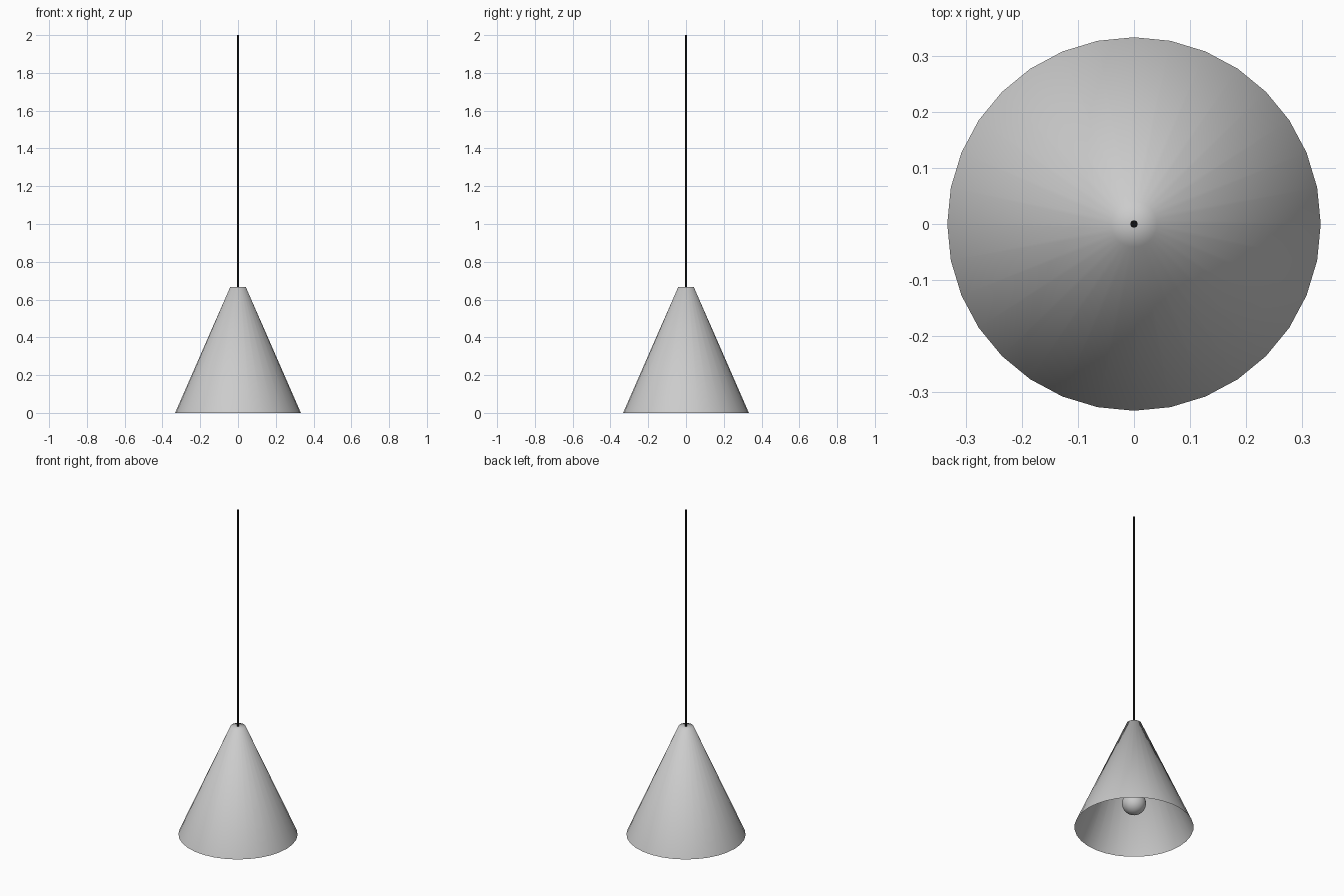
import bpy
import math

if "Cube" in bpy.data.objects:
    bpy.data.objects.remove(bpy.data.objects["Cube"])

SIDES = 32


def lathe(name, profile, sides=SIDES):
    """Spin (radius, z) points around z; radius 0 makes a pole."""
    verts, faces, rings = [], [], []
    for r, z in profile:
        n = 1 if r == 0 else sides
        rings.append([len(verts) + i % n for i in range(sides)])
        for i in range(n):
            a = 2 * math.pi * i / sides
            verts.append((r * math.cos(a), r * math.sin(a), z))
    for lo, hi in zip(rings, rings[1:]):
        for i in range(sides):
            j = (i + 1) % sides
            quad = [lo[i], lo[j], hi[j], hi[i]]
            faces.append(list(dict.fromkeys(quad)))
    mesh = bpy.data.meshes.new(name)
    mesh.from_pydata(verts, [], faces)
    mesh.update()
    mesh.shade_smooth()
    obj = bpy.data.objects.new(name, mesh)
    bpy.context.collection.objects.link(obj)
    return obj


# Conical shade: thin sheet, open below, small closed top
lathe("shade", [(0.333, 0), (0.041, 0.667), (0, 0.667)])

# Bulb: round globe narrowing into a neck
R, CZ = 0.067, 0.153
globe = [(0 if k == 0 else R * math.sin(math.radians(k)),
          CZ - R * math.cos(math.radians(k))) for k in range(0, 121, 12)]
lathe("bulb", globe + [(0.045, 0.215), (0.034, 0.25), (0.03, 0.28), (0, 0.28)])

# Hanging cord, running down through the shade to the bulb
cord = lathe("cord", [(0, 0.28), (0.0065, 0.28), (0.0065, 2), (0, 2)], 16)
black = bpy.data.materials.new("black_cord")
black.diffuse_color = (0.005, 0.005, 0.005, 1)
black.use_nodes = True
black.node_tree.nodes["Principled BSDF"].inputs["Base Color"].default_value = black.diffuse_color
cord.data.materials.append(black)

# Keep the cord and bulb ends crisp
for obj in bpy.context.collection.objects:
    obj.select_set(obj.name in ("cord", "bulb"))
bpy.context.view_layer.objects.active = cord
bpy.ops.object.shade_smooth_by_angle(angle=math.radians(40))
